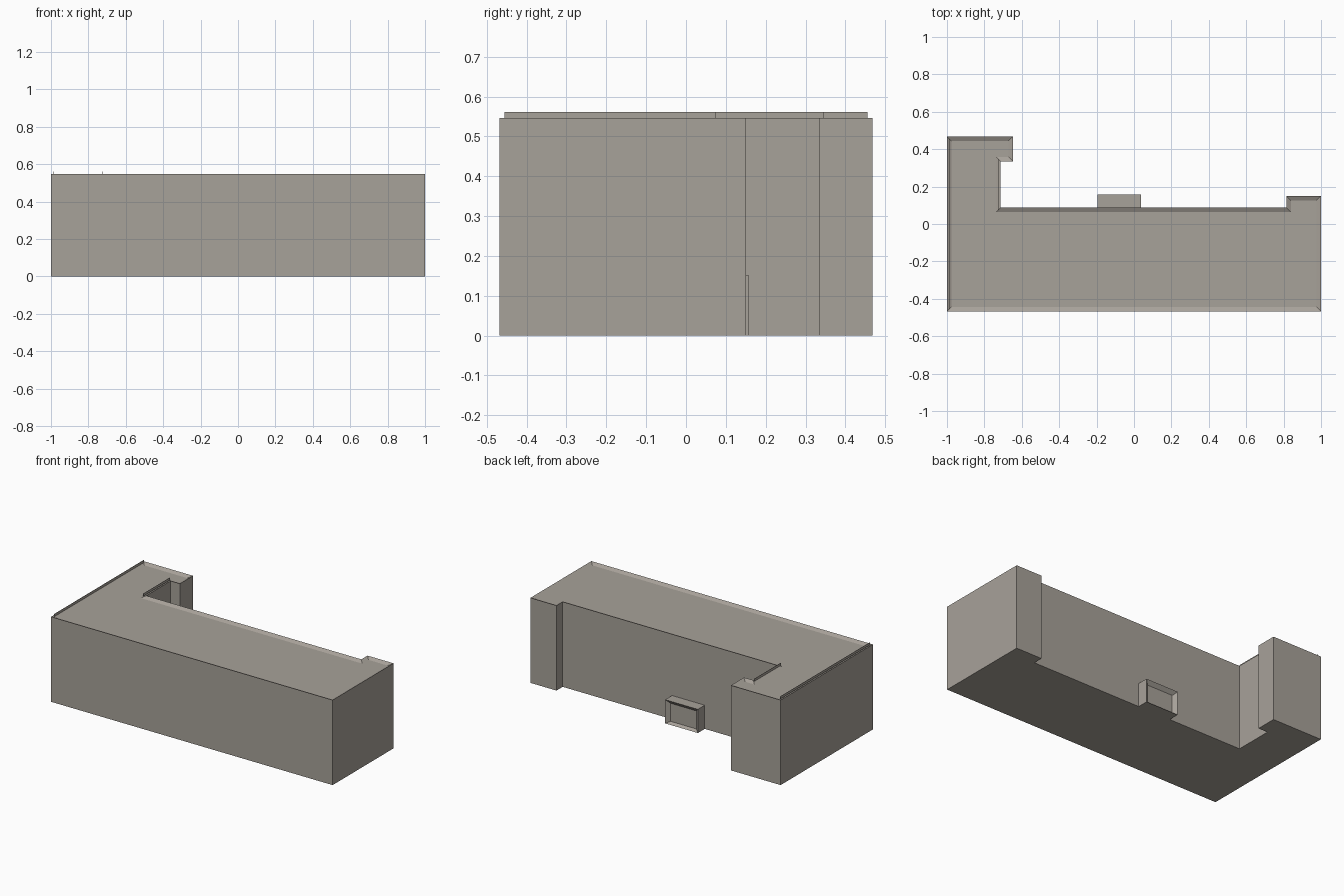
import bpy
import bmesh
from mathutils import Vector

if "Cube" in bpy.data.objects:
    bpy.data.objects.remove(bpy.data.objects["Cube"])

stone = bpy.data.materials.new("warm_grey_stone")
stone.diffuse_color = (0.39, 0.36, 0.32, 1)
stone.use_nodes = True
stone.node_tree.nodes["Principled BSDF"].inputs["Base Color"].default_value = stone.diffuse_color


def prism(name, outline, height):
    """Extrude a floor outline up from the ground; returns a bmesh and its top face."""
    bm = bmesh.new()
    base = bm.faces.new([bm.verts.new((x, y, 0)) for x, y in outline])
    ext = bmesh.ops.extrude_face_region(bm, geom=[base], use_keep_orig=True)["geom"]
    verts = [g for g in ext if isinstance(g, bmesh.types.BMVert)]
    bmesh.ops.translate(bm, verts=verts, vec=(0, 0, height))
    bmesh.ops.recalc_face_normals(bm, faces=bm.faces)
    return bm


def facing(bm, direction):
    """Outermost face pointing along a direction."""
    d = Vector(direction)
    faces = [f for f in bm.faces if f.normal.dot(d) > 0.9]
    return max(faces, key=lambda f: f.verts[0].co.dot(d))


def finish(name, bm):
    mesh = bpy.data.meshes.new(name)
    bm.to_mesh(mesh)
    bm.free()
    mesh.materials.append(stone)
    obj = bpy.data.objects.new(name, mesh)
    bpy.context.collection.objects.link(obj)
    return obj


# Main block with a stepped back side and a shallow sunken roof
outline = [(-1, -0.468), (1, -0.468), (1, 0.15), (0.815, 0.15), (0.815, 0.087),
           (-0.713, 0.087), (-0.713, 0.335), (-0.647, 0.335), (-0.647, 0.468), (-1, 0.468)]
bm = prism("building", outline, 0.546)
roof = facing(bm, (0, 0, 1))
bmesh.ops.inset_region(bm, faces=[roof], thickness=0.024, use_even_offset=True)
bmesh.ops.translate(bm, verts=roof.verts, vec=(0, 0, -0.012))
finish("building", bm)

# Entrance porch on the back, with a recessed door panel
bm = prism("entrance_porch", [(-0.194, 0.08), (0.038, 0.08), (0.038, 0.157), (-0.194, 0.157)], 0.152)
door = facing(bm, (0, 1, 0))
bmesh.ops.inset_region(bm, faces=[door], thickness=0.024, use_even_offset=True)
for v in door.verts:
    v.co.y -= 0.02
    if v.co.z < 0.07:
        v.co.z = 0.012
finish("entrance_porch", bm)

# Thin upstands along the middle of the roof rim
for name, x, y0, y1 in (("left_upstand", -0.988, -0.456, 0.456),
                        ("notch_upstand", -0.725, 0.074, 0.346)):
    bm = prism(name, [(x - 0.001, y0), (x + 0.001, y0), (x + 0.001, y1), (x - 0.001, y1)], 0.016)
    finish(name, bm).location.z = 0.545
